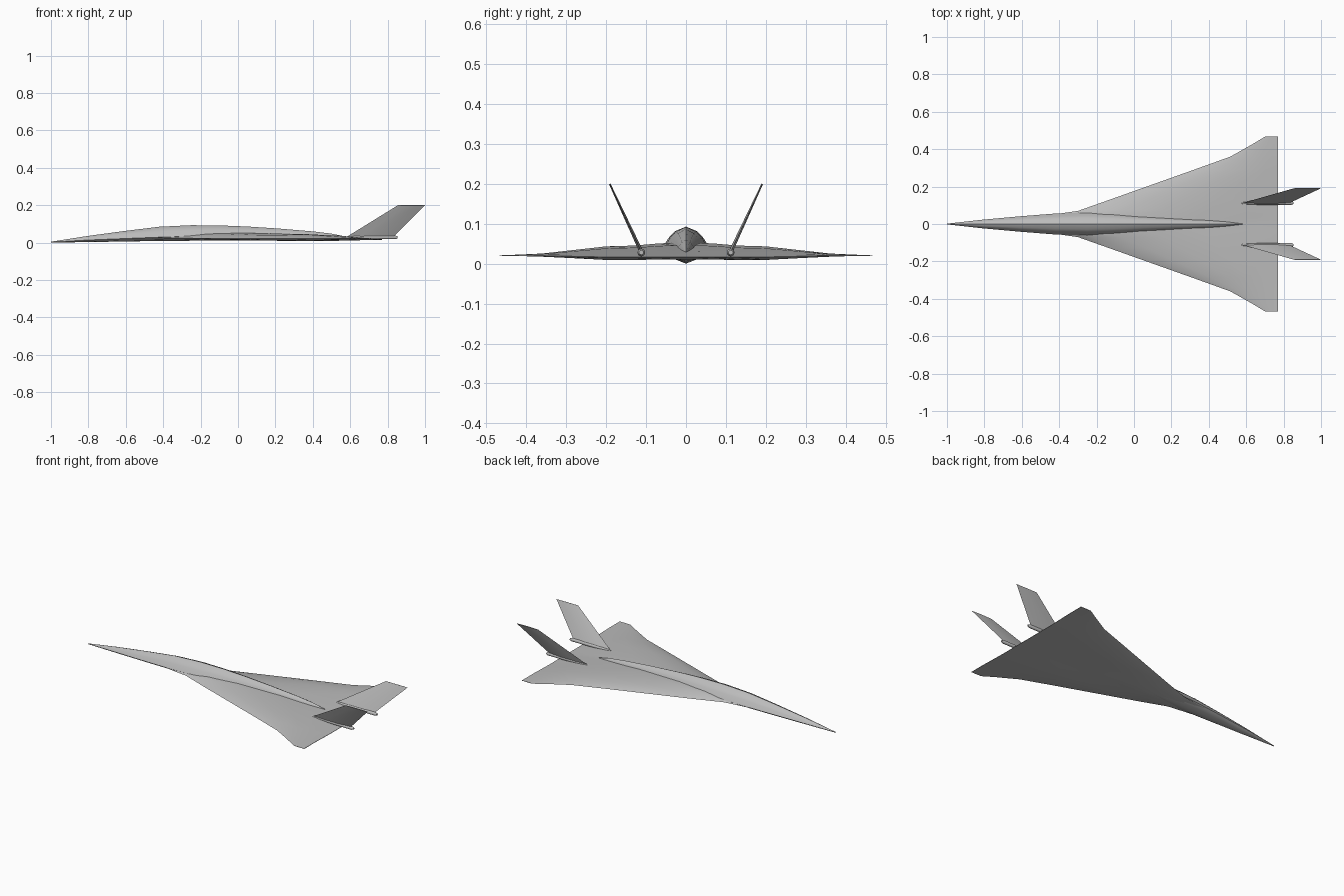
import bpy, bmesh, math
from mathutils import Vector

cube = bpy.data.objects.get("Cube")
if cube:
    bpy.data.objects.remove(cube, do_unlink=True)

grey = bpy.data.materials.new("airframe grey")
grey.use_nodes = True
grey.diffuse_color = (0.5, 0.5, 0.5, 1)
grey.node_tree.nodes["Principled BSDF"].inputs["Base Color"].default_value = (0.5, 0.5, 0.5, 1)


def loft(name, rings, angle=30):
    """Skin a list of equal closed rings, capping both ends."""
    bm = bmesh.new()
    rows = [[bm.verts.new(p) for p in ring] for ring in rings]
    n = len(rows[0])
    for a, b in zip(rows, rows[1:]):
        for i in range(n):
            j = (i + 1) % n
            bm.faces.new((a[i], a[j], b[j], b[i]))
    bm.faces.new(rows[0])
    bm.faces.new(rows[-1])
    bmesh.ops.recalc_face_normals(bm, faces=bm.faces)
    mesh = bpy.data.meshes.new(name)
    bm.to_mesh(mesh)
    bm.free()
    mesh.materials.append(grey)
    obj = bpy.data.objects.new(name, mesh)
    bpy.context.collection.objects.link(obj)
    bpy.ops.object.select_all(action='DESELECT')
    obj.select_set(True)
    bpy.context.view_layer.objects.active = obj
    bpy.ops.object.shade_smooth_by_angle(angle=math.radians(angle))
    return obj


# Fuselage: chined cross-section, widest behind the nose, tapering into a thin spine
def body_ring(x, w, top, chine, low):
    h, d = top - chine, chine - low
    half = [(0.45 * w, top - 0.2 * h), (0.72 * w, top - 0.5 * h), (w, chine), (0.65 * w, low + 0.3 * d)]
    loop = [(0, top)] + half + [(0, low)] + [(-y, z) for y, z in reversed(half)]
    return [(x, y, z) for y, z in loop]


stations = [  # x, half width, top, chine, bottom
    (-1.0, 0.002, 0.005, 0.003, 0.0),
    (-0.8, 0.024, 0.036, 0.014, 0.003),
    (-0.6, 0.042, 0.063, 0.022, 0.006),
    (-0.42, 0.056, 0.085, 0.029, 0.009),
    (-0.25, 0.062, 0.093, 0.034, 0.01),
    (-0.1, 0.056, 0.092, 0.036, 0.012),
    (0.05, 0.045, 0.086, 0.036, 0.014),
    (0.22, 0.034, 0.075, 0.034, 0.016),
    (0.4, 0.023, 0.06, 0.032, 0.018),
    (0.5, 0.013, 0.048, 0.03, 0.02),
    (0.58, 0.002, 0.032, 0.028, 0.024),
]
loft("fuselage", [body_ring(*s) for s in stations])

# Delta wing: one skin across the span, thin lens sections
chordwise = [(0.08, 0.4), (0.22, 0.8), (0.42, 1.0), (0.65, 0.85), (0.85, 0.4)]


def wing_ring(y, lead, top, low, front_z, back_z):
    trail = 0.77

    def point(t, offset):
        return (lead + t * (trail - lead), y, front_z + t * (back_z - front_z) + offset)
    upper = [point(t, f * top) for t, f in chordwise]
    lower = [point(t, -f * low) for t, f in reversed(chordwise)]
    return [point(0, 0)] + upper + [point(1, 0.001), point(1, -0.001)] + lower


half_span = [  # y, leading edge, rise, drop, edge heights
    (0.03, -0.58, 0.033, 0.009, 0.022, 0.016),
    (0.07, -0.3, 0.03, 0.01, 0.024, 0.016),
    (0.13, -0.13, 0.026, 0.01, 0.022, 0.016),
    (0.2, 0.067, 0.024, 0.01, 0.022, 0.016),
    (0.29, 0.32, 0.013, 0.006, 0.022, 0.018),
    (0.36, 0.515, 0.005, 0.003, 0.021, 0.02),
    (0.425, 0.63, 0.002, 0.001, 0.021, 0.02),
    (0.467, 0.70, 0.001, 0.001, 0.02, 0.02),
]
span = [(-s[0],) + s[1:] for s in reversed(half_span)] + half_span
loft("delta_wing", [wing_ring(*s) for s in span])


# Canted tail fins, each on a slim pod
def fin_ring(lead, trail, y, z, thick):
    out = Vector((0, 0.91, -0.41)) * thick
    ring = []
    for t, side in [(0, 0), (0.3, 1), (0.7, 1), (1, 0), (0.7, -1), (0.3, -1)]:
        ring.append(Vector((lead + t * (trail - lead), y, z)) + out * side)
    return ring


def pod_ring(x, r):
    return [(x, 0.112 + r * math.cos(a * math.pi / 4), 0.028 + r * math.sin(a * math.pi / 4))
            for a in range(8)]


def mirrored(ring, side):
    return [(p[0], p[1] * side, p[2]) for p in ring]


for label, side in (("left", 1), ("right", -1)):
    fin = [fin_ring(0.58, 0.83, 0.112, 0.03, 0.005), fin_ring(0.855, 1.0, 0.191, 0.2, 0.002)]
    pod = [pod_ring(x, r) for x, r in ((0.53, 0.001), (0.6, 0.007), (0.68, 0.01), (0.84, 0.01), (0.852, 0.006))]
    # model's own left (+x) is the tail, so fins are named by the aircraft's sides
    name = "far" if side > 0 else "near"
    loft(name + "_tail_fin", [mirrored(r, side) for r in fin])
    loft(name + "_fin_pod", [mirrored(r, side) for r in pod], 50)
